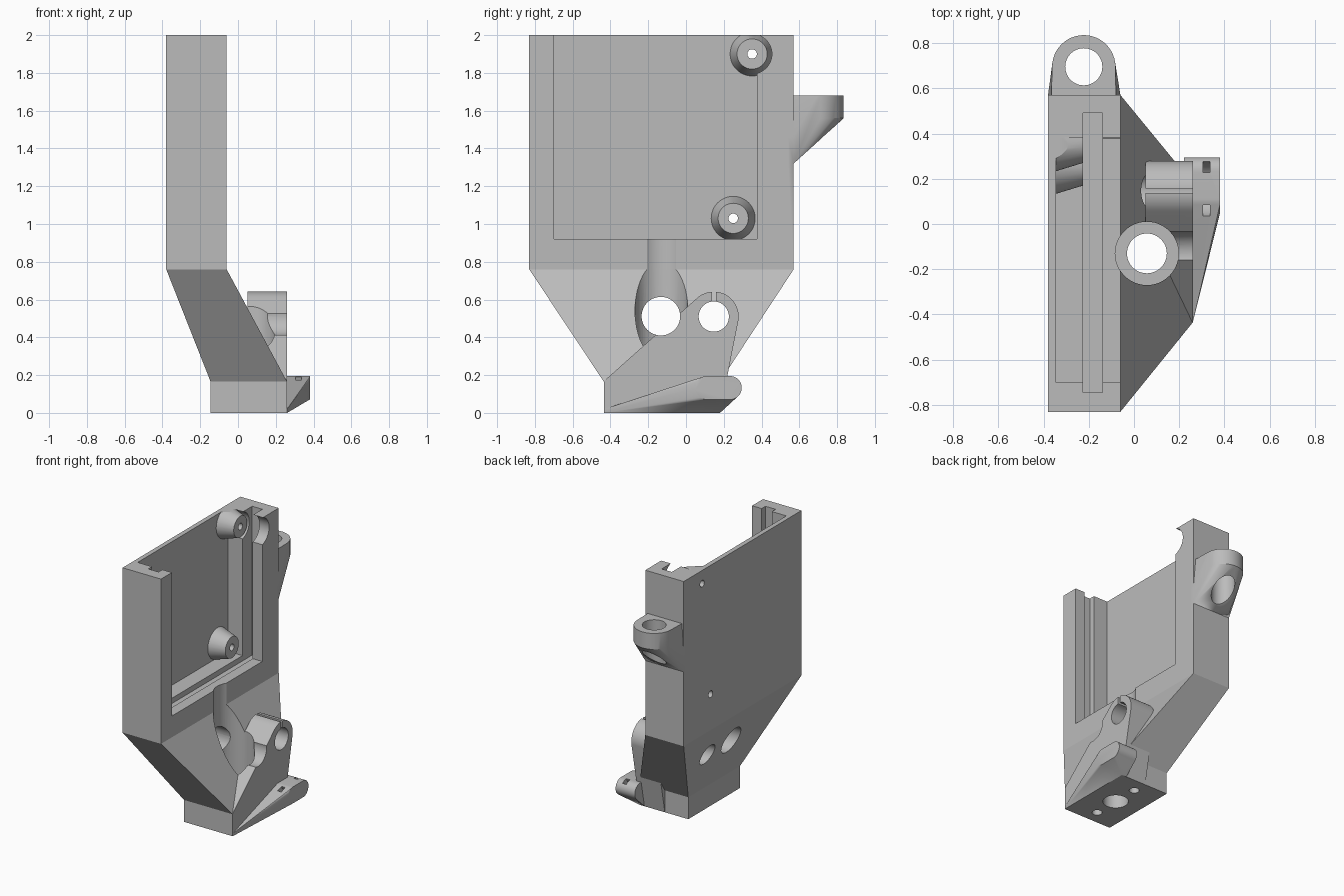
import bpy, bmesh, math
from mathutils import Vector

cube = bpy.data.objects.get("Cube")
if cube:
    bpy.data.objects.remove(cube, do_unlink=True)

grey = bpy.data.materials.new("plain_grey")
grey.use_nodes = True
COLOUR = (0.5, 0.5, 0.5, 1)
grey.diffuse_color = COLOUR
grey.node_tree.nodes["Principled BSDF"].inputs["Base Color"].default_value = COLOUR


def finish(name, bm):
    bmesh.ops.recalc_face_normals(bm, faces=bm.faces)
    mesh = bpy.data.meshes.new(name)
    bm.to_mesh(mesh)
    bm.free()
    mesh.materials.append(grey)
    obj = bpy.data.objects.new(name, mesh)
    bpy.context.collection.objects.link(obj)
    return obj


def hull(name, points):
    bm = bmesh.new()
    for p in points:
        bm.verts.new(p)
    res = bmesh.ops.convex_hull(bm, input=bm.verts)
    junk = [g for g in res["geom_interior"] if isinstance(g, bmesh.types.BMVert)]
    bmesh.ops.delete(bm, geom=list(set(junk)), context="VERTS")
    bmesh.ops.dissolve_limit(bm, angle_limit=0.002, verts=bm.verts, edges=bm.edges)
    return finish(name, bm)


def box_points(x0, x1, y0, y1, z0, z1):
    return [(x, y, z) for x in (x0, x1) for y in (y0, y1) for z in (z0, z1)]


def box(name, *bounds):
    return hull(name, box_points(*bounds))


def circle(axis, a, b, r, at, n=48):
    """Points of a circle across the x axis (a=y, b=z) or the z axis (a=x, b=y)."""
    pts = []
    for i in range(n):
        t = math.tau * i / n
        u, v = a + r * math.cos(t), b + r * math.sin(t)
        pts.append((at, u, v) if axis == "x" else (u, v, at))
    return pts


def rod(name, axis, a, b, r, start, end, r_end=None):
    return hull(name, circle(axis, a, b, r, start)
                + circle(axis, a, b, r_end or r, end))


def combine(target, other, operation):
    mod = target.modifiers.new("join", "BOOLEAN")
    mod.operation = operation
    mod.solver = "EXACT"
    mod.object = other
    graph = bpy.context.evaluated_depsgraph_get()
    mesh = bpy.data.meshes.new_from_object(target.evaluated_get(graph))
    target.modifiers.clear()
    target.data = mesh
    bpy.data.objects.remove(other, do_unlink=True)


def cut(target, *others):
    for o in others:
        combine(target, o, "DIFFERENCE")


def add(target, *others):
    for o in others:
        combine(target, o, "UNION")


# Main housing: foot block, flared neck and upright case, lofted from rectangles
levels = [(-0.145, 0.26, -0.435, 0.18, 0), (-0.145, 0.26, -0.435, 0.18, 0.165),
          (-0.38, -0.06, -0.83, 0.57, 0.76), (-0.38, -0.06, -0.83, 0.57, 2)]
bm = bmesh.new()
rings = [[bm.verts.new((x, y, z)) for x, y in ((x0, y0), (x1, y0), (x1, y1), (x0, y1))]
         for x0, x1, y0, y1, z in levels]
bm.faces.new(rings[0])
bm.faces.new(rings[-1])
for low, high in zip(rings, rings[1:]):
    for i in range(4):
        j = (i + 1) % 4
        bm.faces.new((low[i], low[j], high[j], high[i]))
housing = finish("housing", bm)

# Open pocket, panel slot and clearance round the upper post
POSTS = [("upper_post", 0.35, 1.9), ("lower_post", 0.25, 1.03)]
cut(housing,
    box("pocket", -0.345, 0.1, -0.70, 0.375, 0.92, 2.2),
    box("slot", -0.225, -0.14, -0.745, 0.49, 0.88, 2.2),
    rod("clearance", "x", 0.35, 1.9, 0.105, -0.345, 0.1))

# Clamp arm
arm = hull("clamp_arm",
           [p for x in (0.05, 0.26) for p in
            circle("x", 0.147, 0.51, 0.132, x)
            + [(x, -0.435, 0.168), (x, -0.435, 0), (x, 0.18, 0)]])

# Tapered side tab with a rounded back end
tab = hull("side_tab",
           [p for x in (0.22, 0.38) for y in (0.11, 0.233) for p in
            circle("x", y, 0.133, 0.062, x, 32)]
           + [(x, y, 0) for x in (0.22, 0.26) for y in (-0.435, 0.18)]
           + [(0.26, -0.435, 0.02)])

# Back lug blending into the wall
lug = hull("back_lug",
           circle("z", -0.222, 0.695, 0.14, 1.56) + circle("z", -0.222, 0.695, 0.14, 1.68)
           + [(x, y, z) for x in (-0.38, -0.06) for y in (0.54, 0.57) for z in (1.32, 1.46)]
           + [(x, y, 1.68) for x in (-0.365, -0.08) for y in (0.54, 0.57)])
add(housing, arm, tab, lug)

# Bores, clamp slit and mounting holes
cut(housing,
    rod("counterbore", "z", 0.057, -0.13, 0.14, 0.17, 1.8),
    rod("bore", "z", 0.057, -0.13, 0.088, -0.1, 0.5),
    rod("cross_bore", "x", -0.133, 0.512, 0.102, -0.6, 0.6),
    rod("clamp_bore", "x", 0.147, 0.51, 0.08, -0.6, 0.6),
    box("clamp_slit", 0.03, 0.4, 0.138, 0.158, 0.55, 0.75),
    rod("lug_bore", "z", -0.222, 0.695, 0.082, 1.2, 1.8))
for y in (-0.33, 0.07):
    cut(housing, rod("base_hole", "z", 0.057, y, 0.035, -0.1, 0.11))
for name, y, z in POSTS:
    cut(housing, rod("screw_hole", "x", y, z, 0.025, -0.5, -0.2))

# Curved strap tunnel in the side tab
ring = rod("strap_ring", "x", 0.155, 0.21, 0.125, 0.305, 0.335)
cut(ring, rod("strap_core", "x", 0.155, 0.21, 0.075, 0.2, 0.4))
cut(housing, ring)

# Tapered screw posts
parts = [housing]
for name, y, z in POSTS:
    post = rod(name, "x", y, z, 0.118, -0.35, -0.225, 0.08)
    cut(post, rod("screw_hole", "x", y, z, 0.025, -0.5, 0),
        box("trim", -1, 1, -1, 1, 2, 2.5))
    parts.append(post)

# Smooth round surfaces, sharp edges
bpy.ops.object.select_all(action="DESELECT")
for o in parts:
    o.select_set(True)
bpy.context.view_layer.objects.active = housing
bpy.ops.object.shade_smooth_by_angle(angle=math.radians(20))
